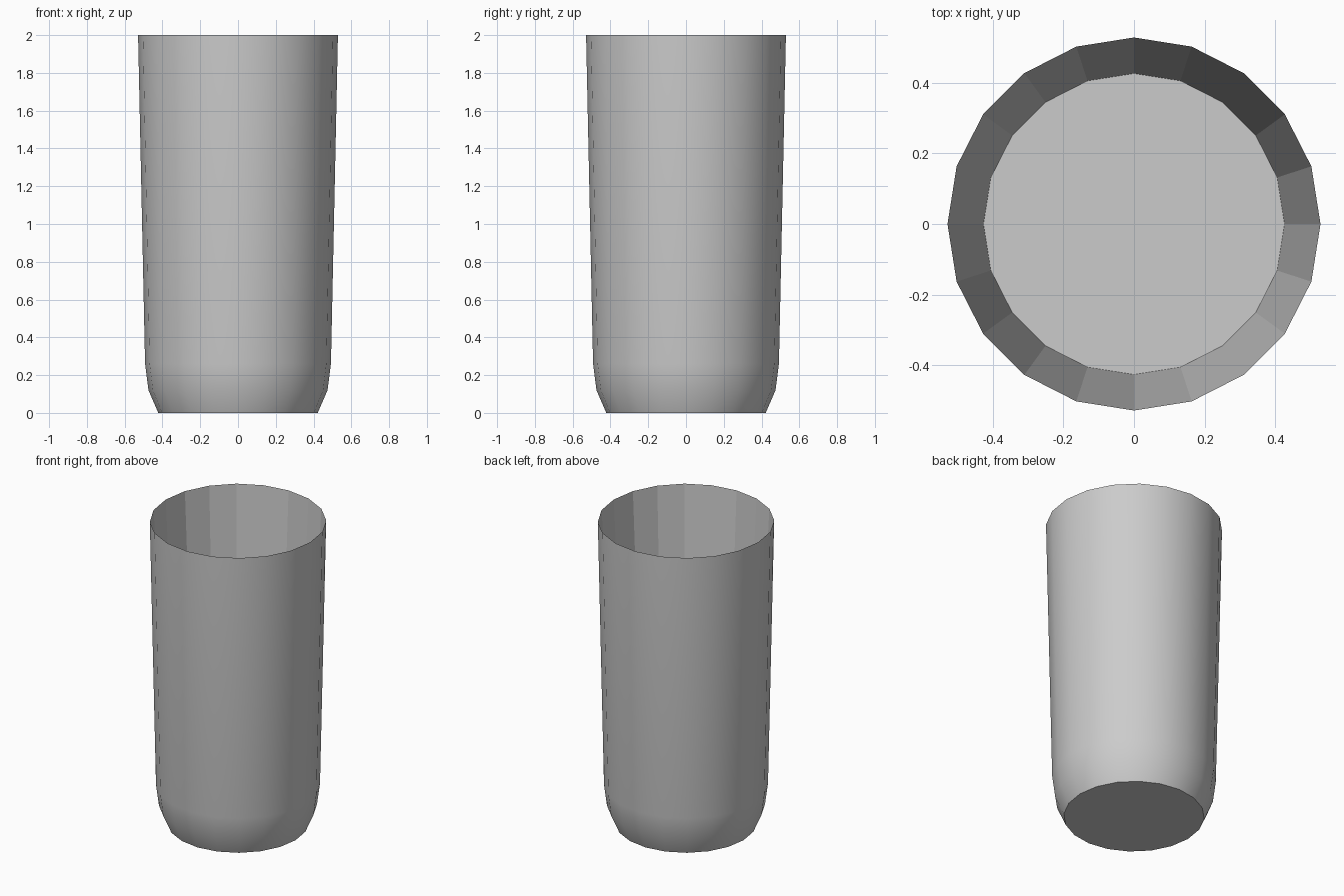
import bpy, bmesh
from math import cos, sin, pi

if "Cube" in bpy.data.objects:
    bpy.data.objects.remove(bpy.data.objects["Cube"])

SIDES = 20
# (radius, height) from the base up the outside; the inside is a plain taper
OUTER = [(0.422, 0.0), (0.474, 0.12), (0.492, 0.26), (0.529, 2.0)]
FLOOR = (0.427, 0.03)

bm = bmesh.new()


def ring(r, z):
    return [bm.verts.new((r * cos(2 * pi * i / SIDES), r * sin(2 * pi * i / SIDES), z))
            for i in range(SIDES)]


def bridge(a, b, smooth):
    for i in range(SIDES):
        j = (i + 1) % SIDES
        bm.faces.new((a[i], a[j], b[j], b[i])).smooth = smooth


# Outer wall and base, smooth around the body
rings = [ring(r, z) for r, z in OUTER]
for low, high in zip(rings, rings[1:]):
    bridge(low, high, True)
bm.faces.new(rings[0][::-1])

# Faceted inner wall from the knife-edge rim down to the floor
floor = ring(*FLOOR)
bridge(rings[-1], floor, False)
bm.faces.new(floor)

# Keep the rim and base edges crisp
for e in bm.edges:
    if len(e.link_faces) == 2 and e.calc_face_angle() > 0.7:
        e.smooth = False

mesh = bpy.data.meshes.new("tumbler")
bm.to_mesh(mesh)
bm.free()
cup = bpy.data.objects.new("tumbler", mesh)
bpy.context.collection.objects.link(cup)
